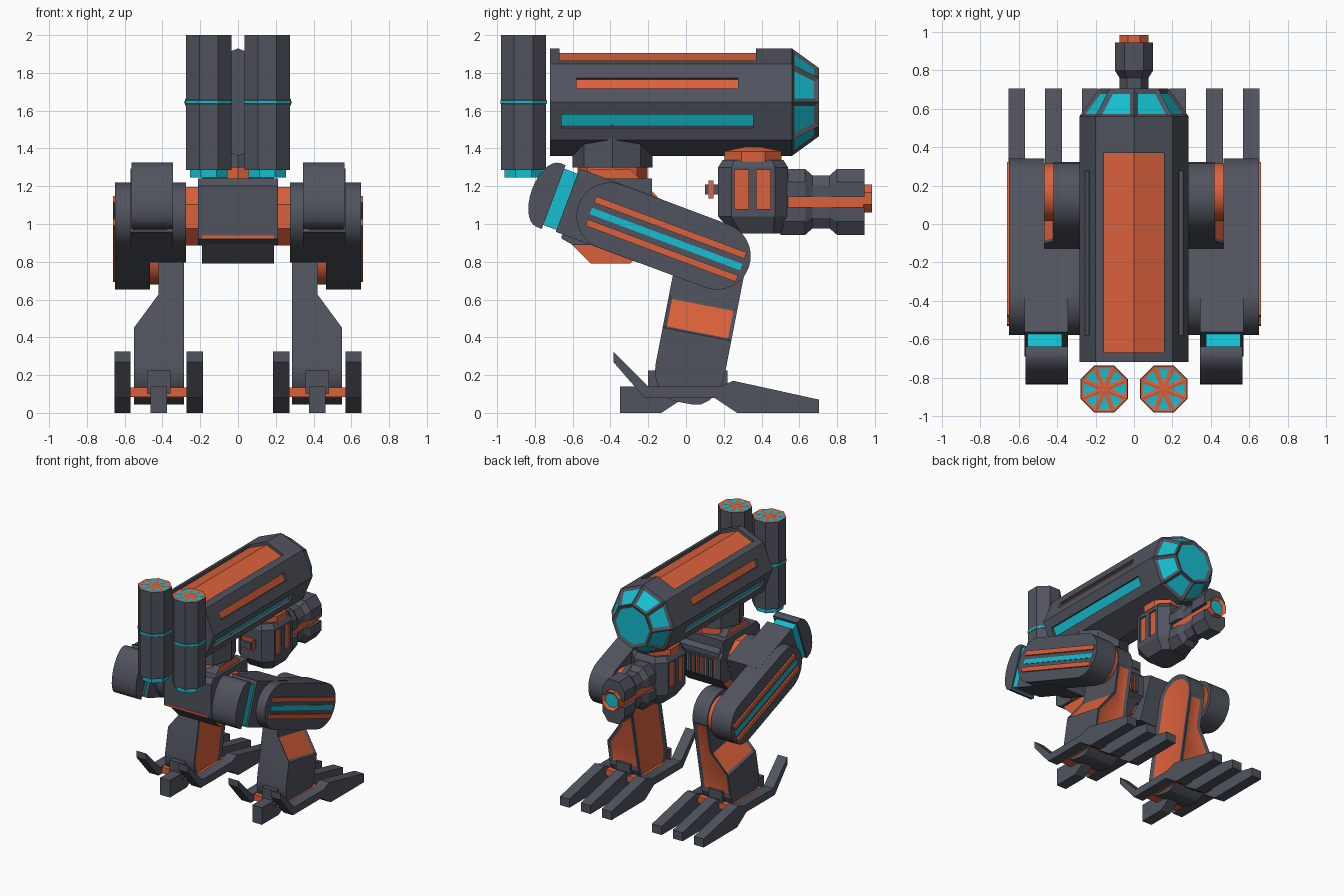
import bpy, bmesh, math
from mathutils import Matrix, Vector

if "Cube" in bpy.data.objects:
    bpy.data.objects.remove(bpy.data.objects["Cube"])

GREY, ORANGE, CYAN = 0, 1, 2
MATS = []
for label, rgb in (("slate grey", (0.08, 0.088, 0.112)), ("orange", (0.72, 0.12, 0.045)),
                   ("cyan", (0.008, 0.52, 0.64))):
    m = bpy.data.materials.new(label)
    m.diffuse_color = (*rgb, 1)
    m.use_nodes = True
    m.node_tree.nodes["Principled BSDF"].inputs["Base Color"].default_value = m.diffuse_color
    MATS.append(m)


def ngon(a, n=8, flat=True, cx=0, cy=0):
    """Polygon with apothem a (flat sides on the axes) or corner radius a."""
    r, off = (a / math.cos(math.pi / n), math.pi / n) if flat else (a, 0)
    return [(cx + r * math.cos(off + 2 * math.pi * i / n),
             cy + r * math.sin(off + 2 * math.pi * i / n)) for i in range(n)]


def arc(cx, cy, rx, ry, a0, a1, n=14):
    return [(cx + rx * math.cos(math.radians(a0 + (a1 - a0) * i / n)),
             cy + ry * math.sin(math.radians(a0 + (a1 - a0) * i / n))) for i in range(n + 1)]


def place(p, axis, t):
    return {'x': (t, p[0], p[1]), 'y': (p[0], t, p[1]), 'z': (p[0], p[1], t)}[axis]


def loft(sections, axis, color=GREY):
    """Skin a list of (position, outline) sections along an axis."""
    bm = bmesh.new()
    rings = [[bm.verts.new(place(p, axis, t)) for p in pts] for t, pts in sections]
    n = len(rings[0])
    for a, b in zip(rings, rings[1:]):
        for i in range(n):
            bm.faces.new((a[i], a[(i + 1) % n], b[(i + 1) % n], b[i]))
    bm.faces.new(rings[0])
    bm.faces.new(rings[-1])
    bmesh.ops.recalc_face_normals(bm, faces=bm.faces)
    for f in bm.faces:
        f.material_index = color
    bm.normal_update()
    return bm


def finish(name, bm, mirror=False):
    me = bpy.data.meshes.new(name)
    bm.to_mesh(me)
    bm.free()
    for m in MATS:
        me.materials.append(m)
    ob = bpy.data.objects.new(name, me)
    bpy.context.collection.objects.link(ob)
    if mirror:
        ob.modifiers.new("mirror", 'MIRROR')
    return ob


def prism(name, pts, axis, a, b, color=GREY, mirror=False):
    return finish(name, loft([(a, pts), (b, pts)], axis, color), mirror)


def rect(a0, a1, b0, b1):
    return [(a0, b0), (a1, b0), (a1, b1), (a0, b1)]


def box(name, x, y, z, color=GREY, mirror=False):
    return prism(name, rect(*y, *z), 'x', *x, color, mirror)


def cut(ob, bm, floor, color):
    """Cut a recess; cutter faces matching the floor rule get the colour."""
    for f in bm.faces:
        f.material_index = color if floor(f) else GREY
    c = finish("cutter", bm)
    c.hide_render = True
    mod = ob.modifiers.new("cut", 'BOOLEAN')
    mod.operation, mod.solver, mod.object = 'DIFFERENCE', 'EXACT', c
    bpy.context.view_layer.objects.active = ob
    bpy.ops.object.modifier_apply(modifier=mod.name)
    bpy.data.objects.remove(c)


def panel(bm, faces, width, depth, color, region=True):
    if region:
        bmesh.ops.inset_region(bm, faces=faces, thickness=width, depth=-depth, use_even_offset=True)
    else:
        bmesh.ops.inset_individual(bm, faces=faces, thickness=width, depth=-depth, use_even_offset=True)
    for f in faces:
        f.material_index = color


# Main hull with faceted nose windows
CZ = 1.645
big, small = ngon(0.285, flat=False, cy=CZ), ngon(0.18, flat=False, cy=CZ)
bm = loft([(-0.72, big), (0.56, big), (0.705, small)], 'y')
nose = [f for f in bm.faces if f.calc_center_median().y > 0.6]
panel(bm, nose, 0.025, 0.012, CYAN, region=False)
hull = finish("hull", bm)
# Recessed top panel and side slots
gable = [(-0.155, CZ + 0.196), (0, CZ + 0.26), (0.155, CZ + 0.196), (0.155, 2.1), (-0.155, 2.1)]
cut(hull, loft([(-0.67, gable), (0.37, gable)], 'y'), lambda f: f.normal.z < -0.5, ORANGE)
for angle, y0, y1, half, color in ((22.5, -0.58, 0.275, 0.03, ORANGE), (-22.5, -0.66, 0.355, 0.038, CYAN)):
    for side in (angle, 180 - angle):
        a = math.radians(side)
        out = Vector((math.cos(a), 0, math.sin(a)))
        bm = loft([(y0, rect(0.24, 0.34, -half, half)), (y1, rect(0.24, 0.34, -half, half))], 'y')
        bm.transform(Matrix.Translation((0, 0, CZ)) @ Matrix.Rotation(-a, 4, 'Y'))
        bm.normal_update()
        cut(hull, bm, lambda f: f.normal.dot(out) < -0.9, color)

# Rocket tubes
for side, label in ((1, "right"), (-1, "left")):
    tube = [(1.245, 0.1), (1.285, 0.1), (1.285, 0.12), (1.635, 0.12), (1.637, 0.123),
            (1.655, 0.123), (1.657, 0.12), (2.0, 0.12)]
    bm = loft([(z, ngon(r, cx=side * 0.155, cy=-0.86)) for z, r in tube], 'z')
    for f in bm.faces:
        z = f.calc_center_median().z
        if z < 1.284 or 1.636 < z < 1.656:
            f.material_index = CYAN
    top = [f for f in bm.faces if f.calc_center_median().z > 1.99]
    top[0].material_index = ORANGE
    wedges = bmesh.ops.poke(bm, faces=top)['faces']
    panel(bm, wedges, 0.013, 0.004, CYAN, region=False)
    finish(label + "_rocket_tube", bm)

# Waist and pelvis
HY, HZ = -0.40, 1.04
prism("neck", ngon(0.212, flat=False, cy=-0.39), 'z', 1.30, 1.53)
prism("neck_ring", ngon(0.185, flat=False, cy=-0.39), 'z', 1.23, 1.30, ORANGE)
bm = loft([(-0.19, ngon(0.25, cx=HY, cy=HZ)), (0.19, ngon(0.25, cx=HY, cy=HZ))], 'x')
for f in bm.faces:
    f.material_index = ORANGE if abs(f.normal.x) > 0.9 else GREY
finish("pelvis_core", bm)
prism("pelvis_shell", [(-0.655, 1.2), (-0.62, 1.24), (-0.18, 1.24), (-0.18, 1.14), (-0.145, 1.1),
                       (-0.145, 0.93), (-0.2, 0.89), (-0.6, 0.89), (-0.655, 0.92)], 'x', -0.213, 0.213)
box("pelvis_stripe", (-0.19, 0.19), (-0.66, -0.654), (0.922, 0.94), ORANGE)
box("grille_back", (-0.16, 0.16), (-0.146, -0.141), (0.945, 1.085), ORANGE)
for i in range(8):
    x = -0.14 + 0.04 * i
    box("grille_slat", (x - 0.011, x + 0.011), (-0.146, -0.13), (0.94, 1.09))
prism("hip_axle", ngon(0.155, cx=HY, cy=HZ), 'x', 0.19, 0.29, ORANGE, True)

# Turret gun under the nose
def chamfered(x, y0, y1, c):
    return [(x, y0 + c), (x, y1 - c), (x - c, y1), (c - x, y1), (-x, y1 - c), (-x, y0 + c), (c - x, y0), (x - c, y0)]


pod = finish("gun_pod", loft([(0.95, chamfered(0.11, 0.25, 0.5, 0.04)), (1.04, chamfered(0.165, 0.17, 0.54, 0.07)),
                              (1.30, chamfered(0.165, 0.17, 0.54, 0.07)),
                              (1.34, chamfered(0.14, 0.195, 0.515, 0.06))], 'z'))
for s in (1, -1):
    for y in (0.295, 0.41):
        xs = sorted((s * 0.15, s * 0.2))
        pts = rect(y - 0.037, y + 0.037, 1.08, 1.285)
        cut(pod, loft([(xs[0], pts), (xs[1], pts)], 'x'), lambda f: f.normal.x * s < -0.9, ORANGE)
finish("gun_mount", loft([(1.33, ngon(0.15, cy=0.355)), (1.385, ngon(0.15, cy=0.355)),
                          (1.42, ngon(0.09, cy=0.355))], 'z', ORANGE))
box("gun_nub", (-0.045, 0.045), (0.10, 0.18), (1.155, 1.21))
box("gun_nub_band", (-0.05, 0.05), (0.12, 0.145), (1.135, 1.23), ORANGE)
for s, label in ((1, "upper"), (-1, "lower")):
    secs = []
    for y, w, h in ((0.5, 0.1, 0.175), (0.63, 0.1, 0.175), (0.67, 0.075, 0.14),
                    (0.76, 0.075, 0.14), (0.8, 0.1, 0.175), (0.945, 0.1, 0.175)):
        half = [(-w, 0.027), (-w, 0.6 * h), (-w / 2, h), (w / 2, h), (w, 0.6 * h), (w, 0.027)]
        secs.append((y, [(x, 1.117 + s * z) for x, z in half]))
    finish(label + "_barrel", loft(secs, 'y'))
box("barrel_core", (-0.073, 0.073), (0.5, 0.94), (1.07, 1.16), ORANGE)
bm = loft([(0.9, ngon(0.075, cy=1.135)), (0.985, ngon(0.075, cy=1.135))], 'y', ORANGE)
panel(bm, [f for f in bm.faces if f.normal.y > 0.9], 0.02, 0.02, CYAN)
finish("muzzle", bm)

# Thighs, drawn in a tilted frame with the knee as origin
KY, KZ = 0.165, 0.83
TC, TS = math.cos(math.radians(20.5)), math.sin(math.radians(20.5))


def tilt(pts):
    return [(KY + u * TC + v * TS, KZ - u * TS + v * TC) for u, v in pts]


R = 0.178
hip_arc = arc(-0.605, 0, R, R, 90, 270)
prism("thigh_outer", tilt(hip_arc + arc(0, 0, R, R, -90, 90)), 'x', 0.465, 0.65, GREY, True)
prism("thigh_inner", tilt(hip_arc + [(-0.38, -R), (-0.38, R)]), 'x', 0.275, 0.47, GREY, True)
prism("thigh_block", tilt(rect(-0.845, -0.38, -0.179, 0.179)), 'x', 0.345, 0.57, GREY, True)
prism("thigh_band", tilt(rect(-0.93, -0.84, -0.168, 0.15)), 'x', 0.375, 0.555, CYAN, True)
prism("thigh_cap", tilt([(-0.92, 0.17)] + arc(-0.95, -0.01, 0.092, 0.18, 90, 270) + [(-0.92, -0.19)]),
      'x', 0.345, 0.565, GREY, True)
for v, x, color in ((0.055, 0.662, ORANGE), (-0.01, 0.655, CYAN), (-0.075, 0.662, ORANGE)):
    prism("thigh_stripe", tilt(rect(-0.71, 0.14, v - 0.018, v + 0.018)), 'x', 0.645, x, color, True)
prism("knee_disc", arc(KY, KZ, 0.15, 0.15, 0, 345, 23), 'x', 0.41, 0.47, ORANGE, True)

# Shins with inset panels, narrowed towards the knee
outline = [(p, max(s, -0.17)) for p, s in arc(0, 0, 0.185, 0.185, 180, 360, 12)]
outline += arc(0, 0.62, 0.185, 0.18, 0, 180)
bm = loft([(0.285, outline), (0.55, outline)], 'x')
for s in (0.2, 0.38):
    bmesh.ops.bisect_plane(bm, geom=bm.verts[:] + bm.edges[:] + bm.faces[:],
                           plane_co=(0, 0, s), plane_no=(0, 0, 1))
for v in bm.verts:
    if v.co.x > 0.5 and v.co.z > 0.37:
        v.co.x = 0.42
bm.normal_update()
inner = [f for f in bm.faces if f.normal.x < -0.9]
front = [f for f in bm.faces if f.normal.y > 0.999]
slope = [f for f in bm.faces if 0.6 < f.normal.x < 0.95]
for faces, width in ((inner, 0.035), (front, 0.025), (slope, 0.02)):
    panel(bm, faces, width, 0.01, ORANGE)
bm.transform(Matrix.Translation((0, 0.02, 0.22)) @ Matrix.Rotation(math.radians(-11), 4, 'X'))
finish("shin", bm, True)

# Feet: three long toes, two raised spurs and a heel
toe = [(0.705, 0), (0.705, 0.07), (0.25, 0.17), (0.18, 0.14)]
spur = [(-0.2, 0.14), (-0.385, 0.325), (-0.385, 0.27), (-0.22, 0.08), (0.15, 0.08), (0.27, 0)]
heel = [(-0.35, 0.14), (-0.35, 0), (-0.13, 0), (-0.04, 0.06), (0.15, 0.08), (0.27, 0)]
prism("inner_toe", toe + spur, 'x', 0.185, 0.272, GREY, True)
prism("outer_toe", toe + spur, 'x', 0.568, 0.655, GREY, True)
prism("middle_toe", toe + heel, 'x', 0.375, 0.463, GREY, True)
box("toe_axle", (0.26, 0.58), (-0.18, 0.23), (0.085, 0.135), ORANGE, True)
box("ankle_block", (0.357, 0.483), (-0.2, 0.22), (0.1, 0.225), GREY, True)

# Smooth only the gentle curves
bpy.ops.object.select_all(action='SELECT')
bpy.context.view_layer.objects.active = hull
bpy.ops.object.shade_smooth_by_angle(angle=math.radians(25))
